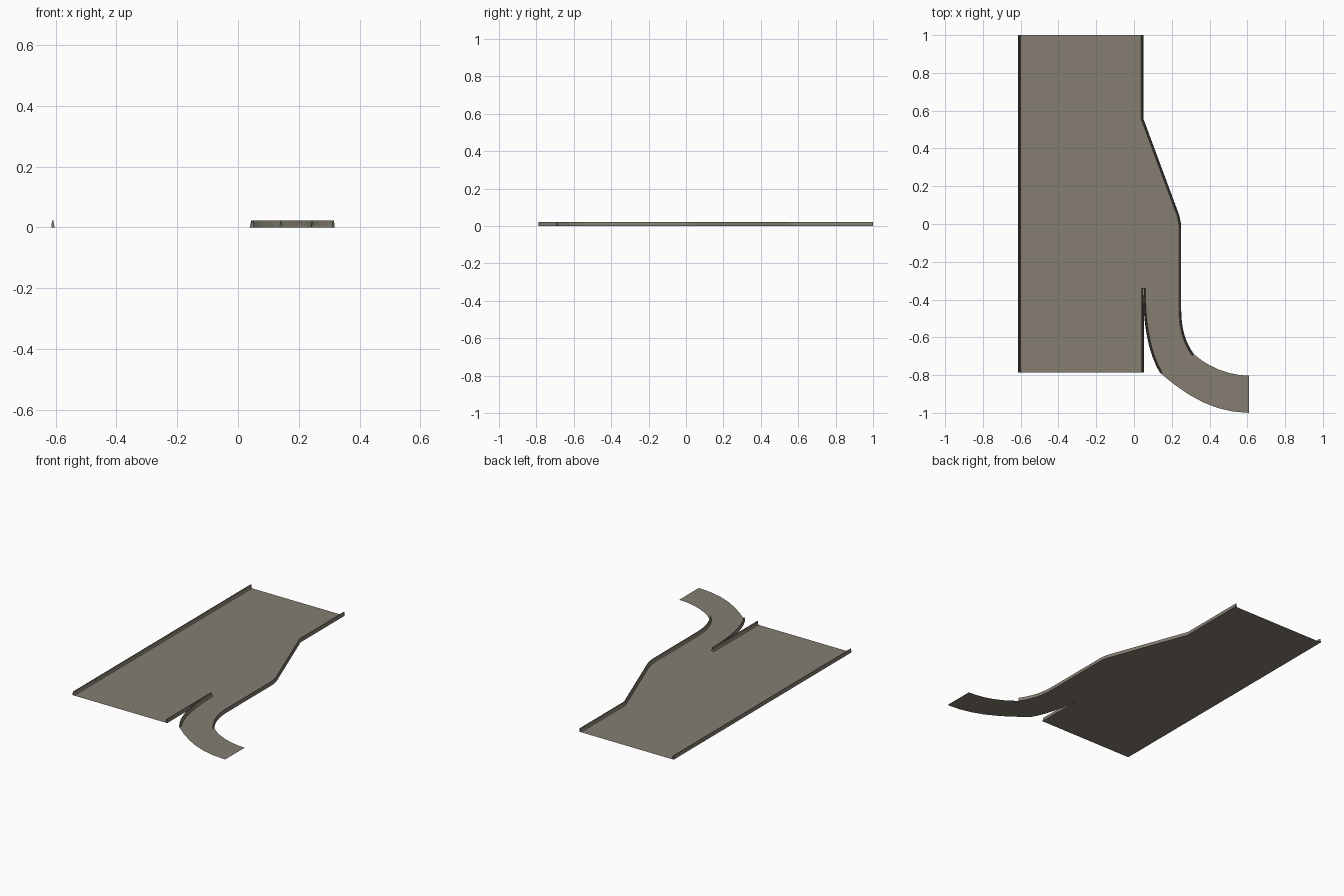
import bpy, bmesh
from mathutils import Vector

if "Cube" in bpy.data.objects:
    bpy.data.objects.remove(bpy.data.objects["Cube"])

def material(name, col):
    m = bpy.data.materials.new(name)
    m.diffuse_color = (*col, 1)
    m.use_nodes = True
    m.node_tree.nodes["Principled BSDF"].inputs["Base Color"].default_value = m.diffuse_color
    return m

concrete = material("warm grey concrete", (0.235, 0.208, 0.168))

def finish(name, bm):
    me = bpy.data.meshes.new(name)
    bm.to_mesh(me)
    bm.free()
    me.materials.append(concrete)
    ob = bpy.data.objects.new(name, me)
    bpy.context.collection.objects.link(ob)

def slope_curve(p0, p1, p2, p3, n):
    """Cubic bezier points."""
    out = []
    for i in range(n + 1):
        t = i / n
        s = 1 - t
        out.append(tuple(s**3*a + 3*s*s*t*b + 3*s*t*t*c + t**3*d
                         for a, b, c, d in zip(p0, p1, p2, p3)))
    return out

# Edge lines of the exit ramp
taper = [(0.05, 1.0), (0.05, 0.555), (0.06, 0.53), (0.24, 0.045), (0.249, 0.0), (0.25, -0.04)]
outer_bend = slope_curve((0.25, -0.46), (0.25, -0.55), (0.272, -0.63), (0.318, -0.69), 6)
outer_tail = slope_curve((0.318, -0.69), (0.39, -0.755), (0.50, -0.803), (0.61, -0.803), 6)
inner_bend = slope_curve((0.05, -0.34), (0.05, -0.53), (0.075, -0.68), (0.14, -0.79), 8)
inner_tail = slope_curve((0.14, -0.79), (0.29, -0.92), (0.43, -0.998), (0.61, -1.0), 6)

# Flat roadway: one sheet made of the main deck, taper lane and bent ramp
def sheet(name, polys):
    bm = bmesh.new()
    for poly in polys:
        bm.faces.new([bm.verts.new((x, y, 0)) for x, y in poly])
    bmesh.ops.remove_doubles(bm, verts=bm.verts, dist=1e-5)
    bmesh.ops.recalc_face_normals(bm, faces=bm.faces)
    for f in bm.faces:
        f.normal_update()
        if f.normal.z < 0:
            f.normal_flip()
    finish(name, bm)

sheet("main_deck", [[(-0.612, -0.785), (0.05, -0.785), (0.05, 1.0), (-0.612, 1.0)]])
sheet("taper_lane", [taper[1:] + [(0.25, -0.34), (0.05, -0.34)]])
inner = inner_bend + inner_tail[1:]
outer = [(0.25, -0.34), (0.25, -0.40)] + outer_bend + outer_tail[1:]
n = min(len(inner), len(outer))
quads = [[inner[i], inner[i+1], outer[i+1], outer[i]] for i in range(n - 1)]
# close whichever side has leftover points
quads.append([inner[n-1]] + inner[n:] + outer[n-1:][::-1]) if len(inner) + len(outer) > 2 * n else None
sheet("exit_ramp", quads)

# Safety barriers: tapered profile swept along an edge, (offset to the right, height)
PROFILE = [(0, 0), (0.003, 0.023), (0.007, 0.023), (0.009, 0.008), (0.012, 0)]

def barrier(name, pts):
    bm = bmesh.new()
    P = [Vector(p) for p in pts]
    rings = []
    for i, p in enumerate(P):
        ns = []
        for a, b in ((i - 1, i), (i, i + 1)):
            if a >= 0 and b < len(P):
                d = (P[b] - P[a]).normalized()
                ns.append(Vector((d.y, -d.x)))
        m = sum(ns, Vector((0, 0))).normalized()
        m /= m.dot(ns[0])
        rings.append([bm.verts.new((*(p + m * o), h)) for o, h in PROFILE])
    k = len(PROFILE)
    for r, s in zip(rings, rings[1:]):
        for j in range(k):
            bm.faces.new((r[j], r[(j+1) % k], s[(j+1) % k], s[j]))
    bm.faces.new(rings[0])
    bm.faces.new(rings[-1])
    bmesh.ops.recalc_face_normals(bm, faces=bm.faces)
    finish(name, bm)

barrier("left_barrier", [(-0.614, -0.785), (-0.614, 1.0)])
barrier("right_barrier", taper + outer_bend)
barrier("divider_barrier", [(0.052, -0.34), (0.052, -0.785)])
barrier("ramp_inner_barrier", [(x - 0.002, y) for x, y in inner_bend[::-1]])
